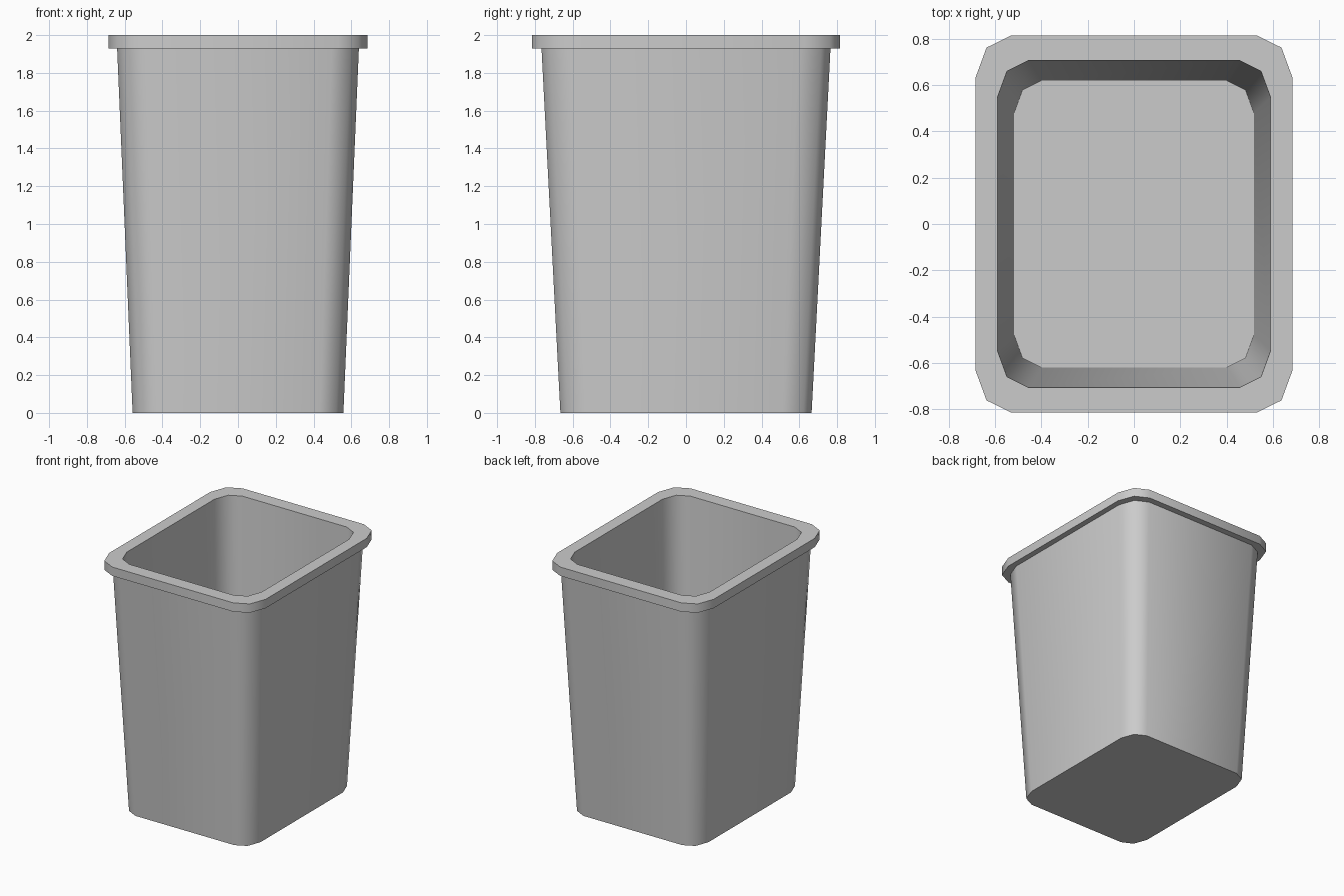
import bpy, bmesh, math

if "Cube" in bpy.data.objects:
    bpy.data.objects.remove(bpy.data.objects["Cube"])


def outline(hx, hy):
    """Rectangle with two-step clipped corners, counter-clockwise."""
    corner = [(1, 0.775), (0.93, 0.935), (0.775, 1)]
    pts = corner + [(-x, y) for x, y in reversed(corner)]
    pts += [(-x, -y) for x, y in pts]
    return [(x * hx, y * hy) for x, y in pts]


# Half width, half depth, height: outer base, wall, rim, inner wall, floor
profile = [
    (0.558, 0.665, 0.0),
    (0.640, 0.765, 1.93),
    (0.685, 0.815, 1.93),
    (0.685, 0.815, 2.0),
    (0.590, 0.706, 2.0),
    (0.518, 0.619, 0.05),
]

bm = bmesh.new()
rings = [[bm.verts.new((x, y, z)) for x, y in outline(hx, hy)]
         for hx, hy, z in profile]
for a, b in zip(rings, rings[1:]):
    n = len(a)
    for i in range(n):
        j = (i + 1) % n
        bm.faces.new((a[i], a[j], b[j], b[i]))
bm.faces.new(reversed(rings[0]))   # underside
bm.faces.new(rings[-1])            # inner floor
bmesh.ops.recalc_face_normals(bm, faces=bm.faces)

mesh = bpy.data.meshes.new("waste_bin")
bm.to_mesh(mesh)
bm.free()
bin_obj = bpy.data.objects.new("waste_bin", mesh)
bpy.context.collection.objects.link(bin_obj)

# Rounded-looking corners, crisp rim and base
bpy.context.view_layer.objects.active = bin_obj
bin_obj.select_set(True)
bpy.ops.object.shade_smooth_by_angle(angle=math.radians(55))
